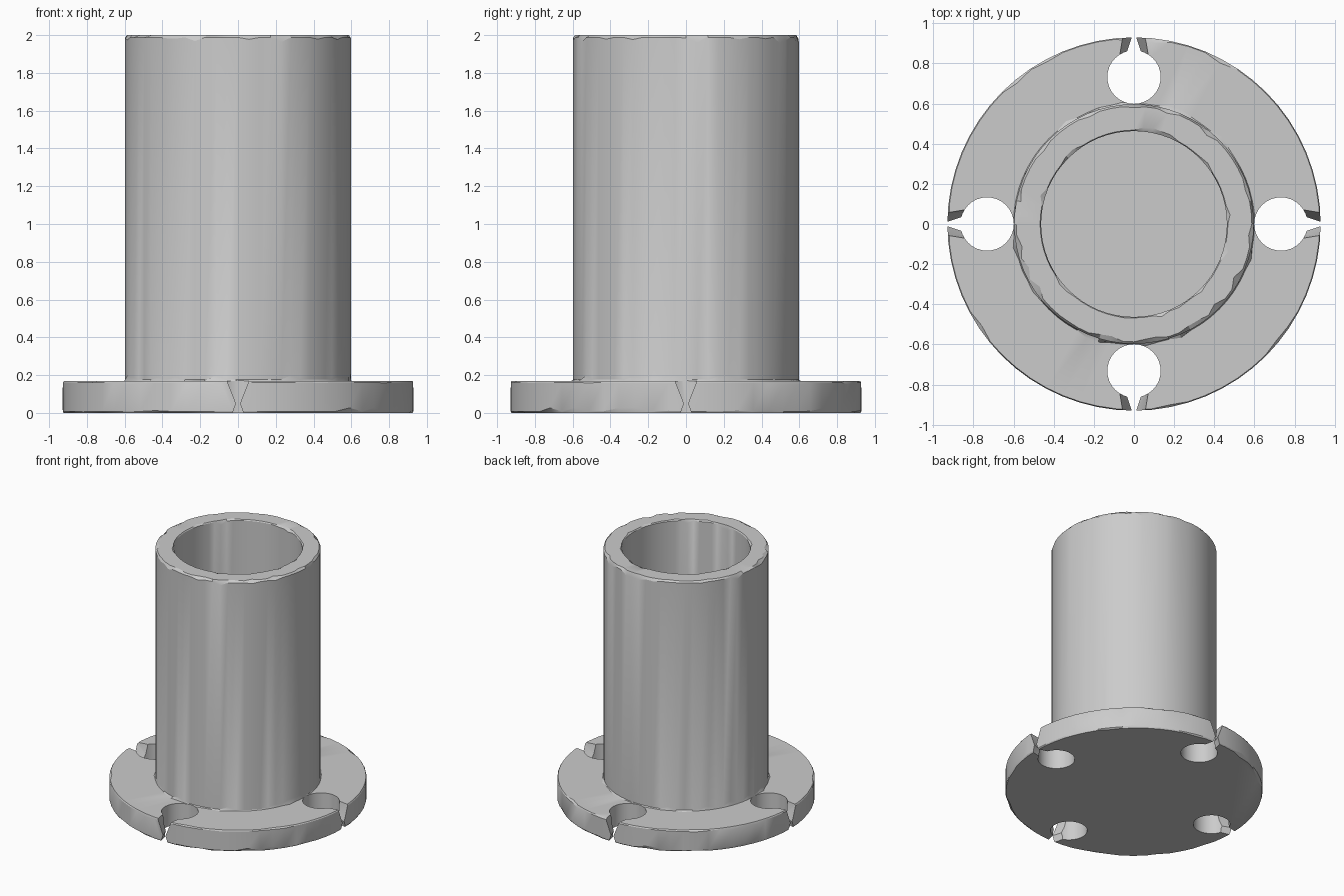
import bpy, bmesh, math, random
from mathutils import Matrix

random.seed(4)
if "Cube" in bpy.data.objects:
    bpy.data.objects.remove(bpy.data.objects["Cube"], do_unlink=True)

grey = bpy.data.materials.new("plain grey")
grey.use_nodes = True
COLOUR = (0.6, 0.6, 0.6, 1)
grey.diffuse_color = COLOUR
grey.node_tree.nodes["Principled BSDF"].inputs["Base Color"].default_value = COLOUR

FLANGE_R, FLANGE_H = 0.93, 0.17
TUBE_R, BORE_R, HEIGHT = 0.597, 0.463, 2.0
SIDES = 64


def make_object(name, bm):
    bmesh.ops.recalc_face_normals(bm, faces=bm.faces)
    mesh = bpy.data.meshes.new(name)
    bm.to_mesh(mesh)
    bm.free()
    mesh.materials.append(grey)
    obj = bpy.data.objects.new(name, mesh)
    bpy.context.collection.objects.link(obj)
    return obj


# Flanged sleeve: a turned profile, each ring as (radius, height, chip in radius, chip in height)
profile = [
    (FLANGE_R - 0.005, 0, -0.02, 0),
    (FLANGE_R, 0.008, 0, 0.02),
    (FLANGE_R, FLANGE_H - 0.008, 0, -0.015),
    (FLANGE_R - 0.005, FLANGE_H, -0.02, 0),
    (TUBE_R + 0.004, FLANGE_H, 0.015, 0),
    (TUBE_R, FLANGE_H + 0.006, 0, 0.03),
    (TUBE_R, HEIGHT - 0.012, 0, -0.03),
    (TUBE_R - 0.01, HEIGHT, -0.025, 0),
    (BORE_R + 0.005, HEIGHT, 0.02, 0),
    (BORE_R, HEIGHT - 0.008, 0, -0.03),
    (BORE_R, FLANGE_H, 0, 0),
]
bm = bmesh.new()
rings = []
for radius, z, chip_r, chip_z in profile:
    ring = []
    for i in range(SIDES):
        a = math.tau * i / SIDES
        chip = random.random() if random.random() < 0.3 else 0
        r = radius + chip * chip_r
        ring.append(bm.verts.new((r * math.cos(a), r * math.sin(a), z + chip * chip_z)))
    rings.append(ring)
for low, high in zip(rings, rings[1:]):
    for i in range(SIDES):
        j = (i + 1) % SIDES
        bm.faces.new((low[i], low[j], high[j], high[i]))
bm.faces.new(rings[0])
bm.faces.new(rings[-1])
sleeve = make_object("flanged_sleeve", bm)

# Bolt hole cutters
bm = bmesh.new()
for k in range(4):
    a = k * math.pi / 2
    place = Matrix.Translation((0.732 * math.cos(a), 0.732 * math.sin(a), 0.05))
    bmesh.ops.create_cone(bm, cap_ends=True, segments=32, radius1=0.133,
                          radius2=0.133, depth=0.5, matrix=place)
holes = make_object("bolt_hole_cutter", bm)

# Pinched slots from each hole to the rim: (half width, height) up one side
bm = bmesh.new()
for k in range(4):
    ends = []
    for x, half in ((0.8, ((0.06, -0.01), (0.055, 0.05), (0.08, 0.18))),
                    (0.95, ((0.025, -0.01), (0.004, 0.05), (0.055, 0.18)))):
        outline = [(w, z) for w, z in half] + [(-w, z) for w, z in reversed(half)]
        ends.append([bm.verts.new((x, w, z)) for w, z in outline])
    for i in range(6):
        j = (i + 1) % 6
        bm.faces.new((ends[0][i], ends[0][j], ends[1][j], ends[1][i]))
    for end in ends:
        bm.faces.new(end)
    bmesh.ops.rotate(bm, verts=ends[0] + ends[1],
                     matrix=Matrix.Rotation(k * math.pi / 2, 3, "Z"))
bmesh.ops.triangulate(bm, faces=bm.faces)
slots = make_object("slot_cutter", bm)

for cutter in (holes, slots):
    cutter.hide_render = True
    cutter.hide_set(True)
    mod = sleeve.modifiers.new(cutter.name, "BOOLEAN")
    mod.operation, mod.solver, mod.object = "DIFFERENCE", "EXACT", cutter

# Apply the cuts and smooth the round walls
bpy.ops.object.select_all(action="DESELECT")
bpy.context.view_layer.objects.active = sleeve
sleeve.select_set(True)
for mod in list(sleeve.modifiers):
    bpy.ops.object.modifier_apply(modifier=mod.name)
for cutter in (holes, slots):
    bpy.data.objects.remove(cutter, do_unlink=True)
bpy.ops.object.shade_smooth_by_angle(angle=math.radians(25))
